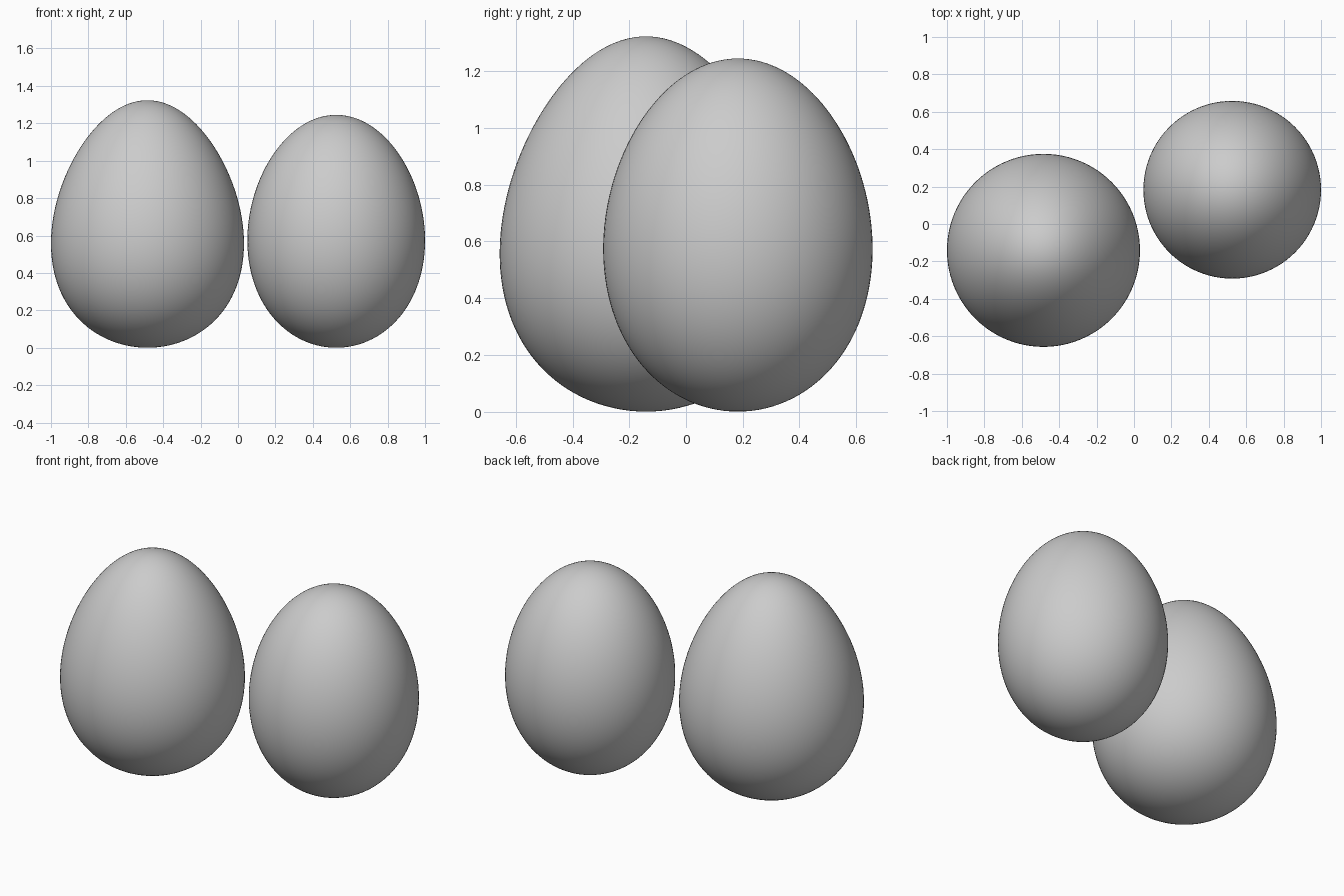
import bpy
import bmesh

cube = bpy.data.objects.get("Cube")
if cube:
    bpy.data.objects.remove(cube, do_unlink=True)

# Plain shell colour
shell = bpy.data.materials.new("shell grey")
shell.use_nodes = True
grey = (0.6, 0.6, 0.6, 1)
shell.diffuse_color = grey
shell.node_tree.nodes["Principled BSDF"].inputs["Base Color"].default_value = grey


def add_egg(name, x, y, radius, height, taper):
    """Sphere stretched upright and narrowed towards the top."""
    bm = bmesh.new()
    bmesh.ops.create_uvsphere(bm, u_segments=96, v_segments=64, radius=1)
    for v in bm.verts:
        width = 1 - taper * v.co.z
        v.co.x *= width
        v.co.y *= width
    # Fit the widest ring to the wanted radius
    fit = radius / max(v.co.x for v in bm.verts)
    for v in bm.verts:
        v.co.x *= fit
        v.co.y *= fit
        v.co.z = (v.co.z + 1) * height / 2
    for f in bm.faces:
        f.smooth = True
    mesh = bpy.data.meshes.new(name)
    bm.to_mesh(mesh)
    bm.free()
    mesh.materials.append(shell)
    egg = bpy.data.objects.new(name, mesh)
    egg.location = (x, y, 0)
    bpy.context.collection.objects.link(egg)


add_egg("large_egg", -0.484, -0.141, 0.516, 1.323, 0.166)
add_egg("small_egg", 0.525, 0.183, 0.475, 1.245, 0.08)
